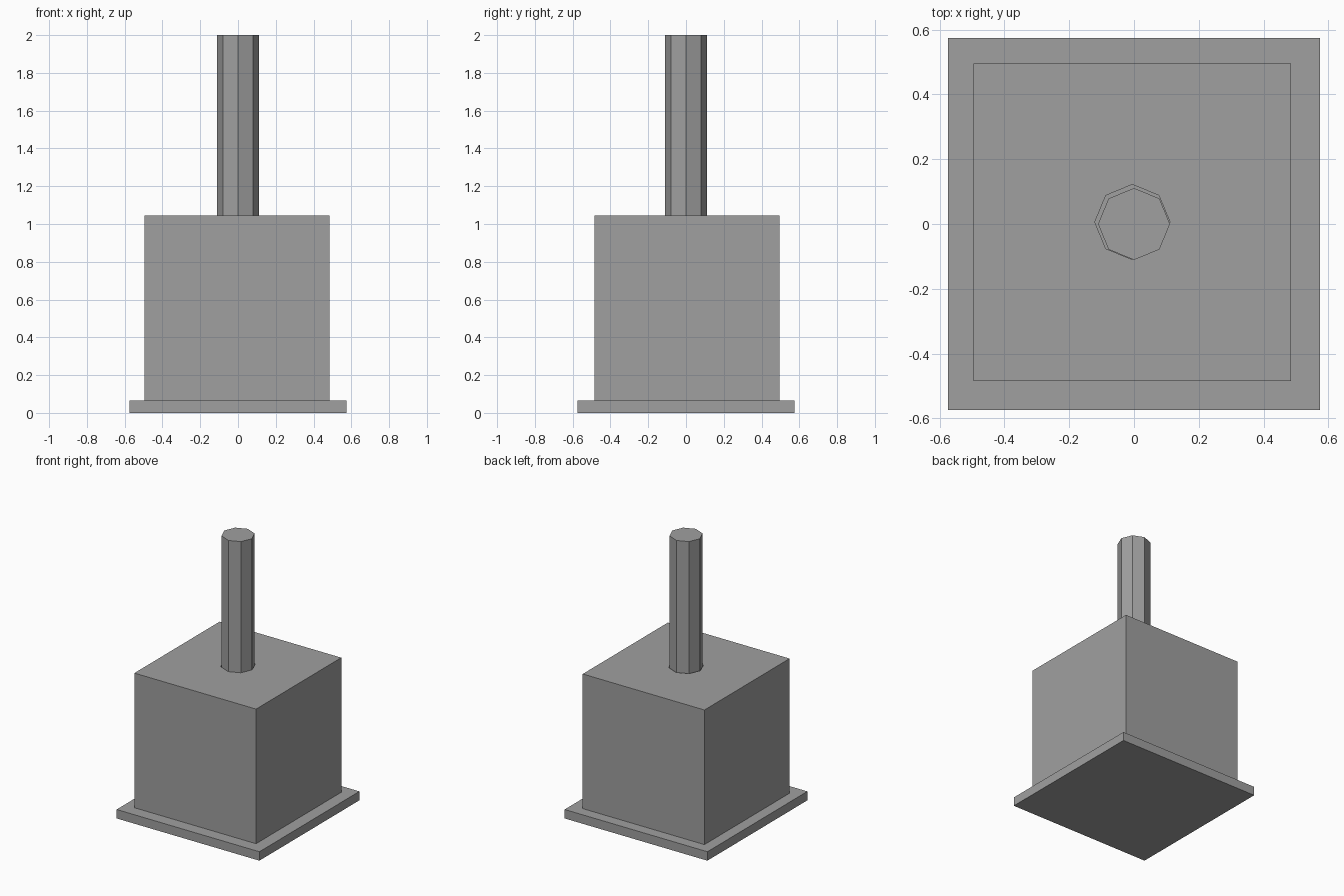
import bpy

cube = bpy.data.objects.get("Cube")
if cube:
    bpy.data.objects.remove(cube, do_unlink=True)

grey = bpy.data.materials.new("plain_grey")
grey.use_nodes = True
colour = (0.35, 0.35, 0.35, 1)
grey.diffuse_color = colour
grey.node_tree.nodes["Principled BSDF"].inputs["Base Color"].default_value = colour


def finish(name):
    obj = bpy.context.object
    obj.name = name
    obj.data.materials.append(grey)
    return obj


def box(name, side, x, y, bottom, top):
    bpy.ops.mesh.primitive_cube_add(size=1, location=(x, y, (bottom + top) / 2))
    bpy.context.object.scale = (side, side, top - bottom)
    bpy.ops.object.transform_apply(location=False, rotation=False, scale=True)
    return finish(name)


def octagon(name, radius, x, y, bottom, top):
    bpy.ops.mesh.primitive_cylinder_add(vertices=8, radius=radius, depth=top - bottom,
                                        location=(x, y, (bottom + top) / 2))
    return finish(name)


# Flat base plate and the slightly off-centre block standing on it
box("base_plate", 1.15, 0, 0, 0, 0.065)
block = box("block", 0.98, -0.005, 0.005, 0.065, 1.045)

# Bore through the block, a little wider than the rod
cutter = octagon("bore_cutter", 0.116, -0.005, 0.006, -0.1, 1.2)
cutter.hide_render = True
cutter.hide_set(True)
bore = block.modifiers.new("bore", "BOOLEAN")
bore.operation = "DIFFERENCE"
bore.solver = "EXACT"
bore.object = cutter

# Rod standing in the bore
octagon("rod", 0.111, 0, 0, 0.065, 2)
